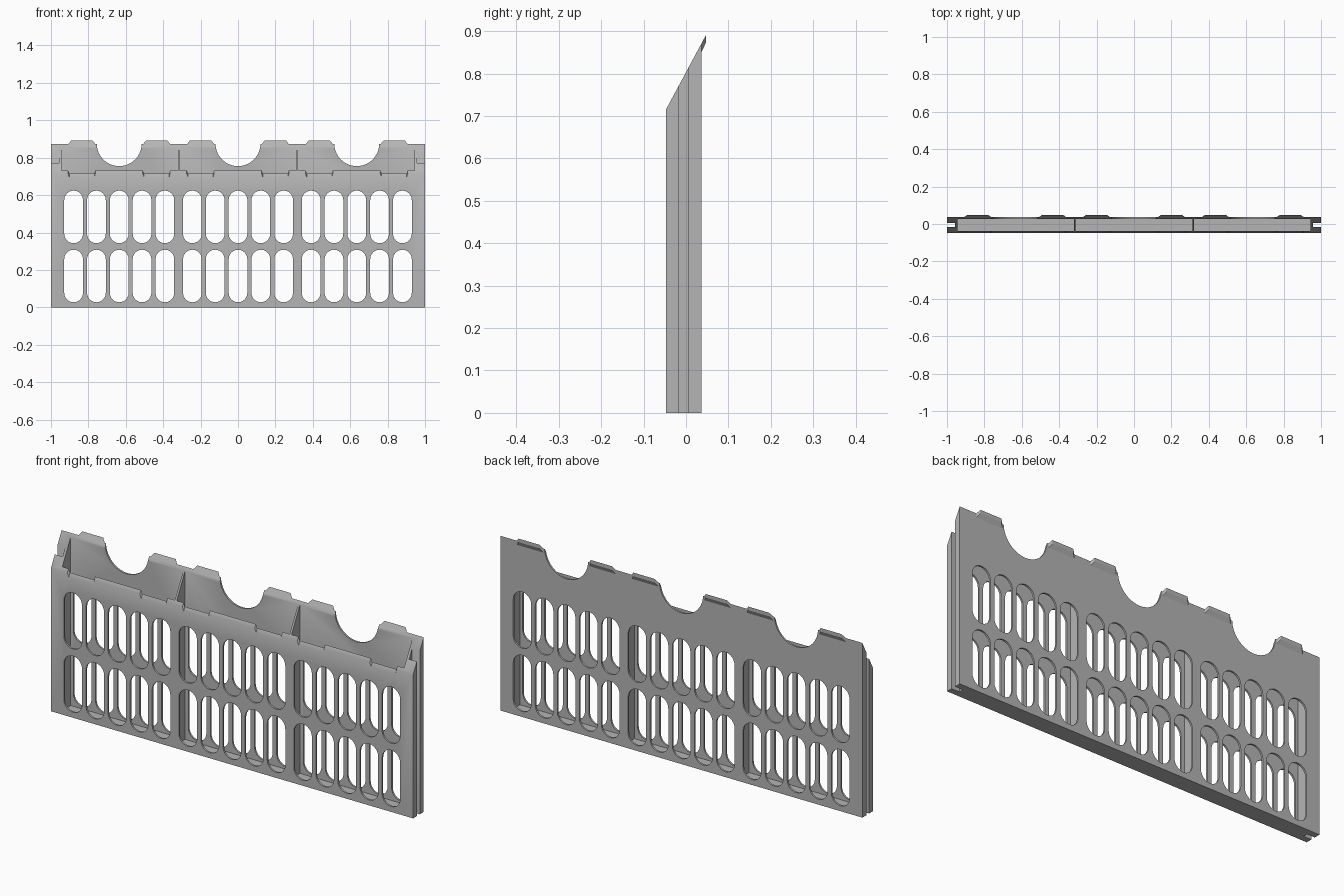
import bpy, bmesh, math

if "Cube" in bpy.data.objects:
    bpy.data.objects.remove(bpy.data.objects["Cube"])

Y0, Y1, WALL = -0.047, 0.037, 0.009
BAYS = (-0.635, 0.0, 0.635)


def top_z(y):
    """Height of the slanted rim at depth y."""
    return 0.716 + 1.86 * (y - Y0)


mat = bpy.data.materials.new("grey plastic")
mat.diffuse_color = (0.46, 0.46, 0.46, 1)
mat.use_nodes = True
mat.node_tree.nodes["Principled BSDF"].inputs["Base Color"].default_value = mat.diffuse_color


def prism(bm, a, b):
    """Solid between two matching outlines."""
    va = [bm.verts.new(p) for p in a]
    vb = [bm.verts.new(p) for p in b]
    n = len(va)
    bm.faces.new(va)
    bm.faces.new(vb[::-1])
    for i in range(n):
        bm.faces.new((va[i], vb[i], vb[(i + 1) % n], va[(i + 1) % n]))


def along_x(bm, yz, x0, x1):
    prism(bm, [(x0, y, z) for y, z in yz], [(x1, y, z) for y, z in yz])


def along_y(bm, xz, y0, y1):
    prism(bm, [(x, y0, z) for x, z in xz], [(x, y1, z) for x, z in xz])


def box(bm, x0, x1, y0, y1, z0, z1):
    along_x(bm, [(y0, z0), (y1, z0), (y1, z1), (y0, z1)], x0, x1)


def finish(name, bm):
    bmesh.ops.recalc_face_normals(bm, faces=bm.faces)
    me = bpy.data.meshes.new(name)
    bm.to_mesh(me)
    bm.free()
    me.materials.append(mat)
    ob = bpy.data.objects.new(name, me)
    bpy.context.collection.objects.link(ob)
    return ob


def slot_outline(cx, z0, z1, r, n=12):
    pts = []
    for cz, start in ((z1 - r, 0), (z0 + r, math.pi)):
        for i in range(n + 1):
            a = start + math.pi * i / n
            pts.append((cx + r * math.cos(a), cz + r * math.sin(a)))
    return pts


# Slanted bin body
bm = bmesh.new()
along_x(bm, [(Y0, 0), (Y1, 0), (Y1, top_z(Y1)), (Y0, top_z(Y0))], -1, 1)
body = finish("bin_body", bm)

# Three open compartments
bm = bmesh.new()
for x0, x1 in ((-0.944, -0.322), (-0.312, 0.312), (0.322, 0.944)):
    box(bm, x0, x1, Y0 + WALL, Y1 - WALL, 0.015, 1.1)
cavities = finish("compartment_cutter", bm)

# Vertical grooves in both ends
bm = bmesh.new()
for s in (-1, 1):
    box(bm, min(s * 0.957, s * 1.1), max(s * 0.957, s * 1.1), -0.017, 0.006, -0.1, 1.1)
grooves = finish("groove_cutter", bm)

# Rounded slots through front and back
bm = bmesh.new()
for c in BAYS:
    for i in range(-2, 3):
        for z0, z1 in ((0.027, 0.308), (0.343, 0.624)):
            along_y(bm, slot_outline(c + i * 0.122, z0, z1, 0.05), -0.2, 0.2)
slots = finish("slot_cutter", bm)

# Half-round finger openings in the back wall
bm = bmesh.new()
for c in BAYS:
    arc = [(c + 0.12 * math.cos(math.pi * (1 + i / 28)),
            0.875 + 0.12 * math.sin(math.pi * (1 + i / 28))) for i in range(29)]
    along_y(bm, arc + [(c + 0.12, 1.0), (c - 0.12, 1.0)], 0.015, 0.2)
openings = finish("opening_cutter", bm)

# Notches in the front rim
bm = bmesh.new()
for c in BAYS:
    for d in (-0.2, 0.2):
        yz = [(-0.055, 0.678), (-0.033, 0.726), (-0.033, 0.85), (-0.055, 0.85)]
        half = (0.067, 0.067, 0.115, 0.115)
        prism(bm, [(c + d - h, y, z) for h, (y, z) in zip(half, yz)],
              [(c + d + h, y, z) for h, (y, z) in zip(half, yz)])
notches = finish("notch_cutter", bm)

for cutter in (cavities, grooves, slots, openings, notches):
    mod = body.modifiers.new(cutter.name, 'BOOLEAN')
    mod.operation = 'DIFFERENCE'
    mod.solver = 'EXACT'
    mod.object = cutter
    cutter.hide_render = True
    cutter.hide_set(True)

# Hooked tabs along the back rim
bm = bmesh.new()
for c in BAYS:
    for d in (-0.2, 0.2):
        yz = [(0.036, 0.850), (0.047, 0.873), (0.047, top_z(0.047)), (0.036, top_z(0.036))]
        half = (0.074, 0.058, 0.058, 0.074)
        prism(bm, [(c + d - h, y, z) for h, (y, z) in zip(half, yz)],
              [(c + d + h, y, z) for h, (y, z) in zip(half, yz)])
finish("rim_tabs", bm)

# Smooth the rounded cuts while keeping edges sharp
bpy.context.view_layer.update()
bpy.ops.object.select_all(action='DESELECT')
bpy.context.view_layer.objects.active = body
body.select_set(True)
for mod in list(body.modifiers):
    bpy.ops.object.modifier_apply(modifier=mod.name)
bpy.ops.object.shade_smooth_by_angle(angle=math.radians(30))
